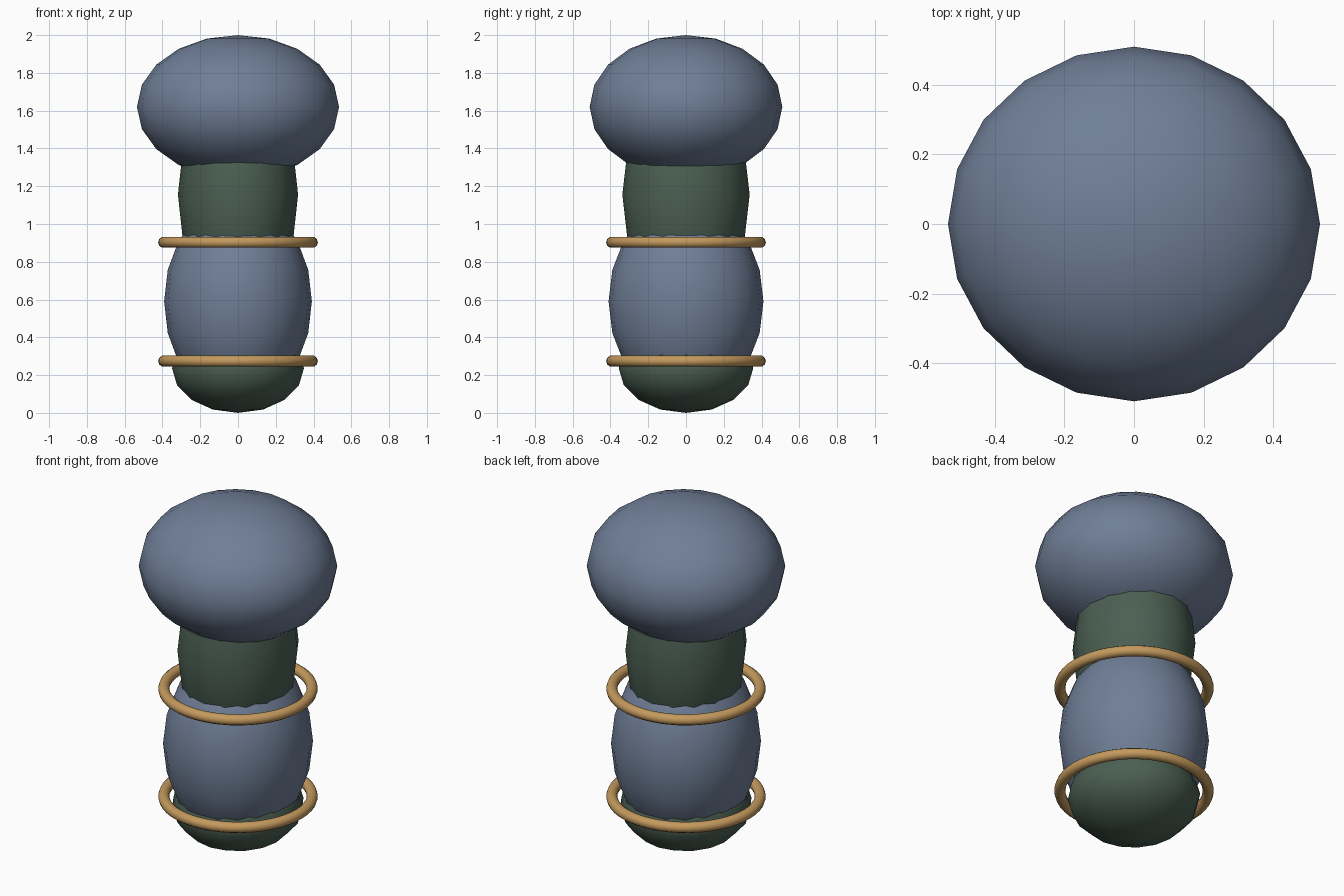
import bpy

if "Cube" in bpy.data.objects:
    bpy.data.objects.remove(bpy.data.objects["Cube"])


def material(name, rgb):
    m = bpy.data.materials.new(name)
    m.diffuse_color = (*rgb, 1)
    m.use_nodes = True
    m.node_tree.nodes["Principled BSDF"].inputs["Base Color"].default_value = m.diffuse_color
    return m


BLUE = material("slate_blue", (0.16, 0.21, 0.31))
GREEN = material("dark_green", (0.07, 0.115, 0.085))
BRASS = material("brass", (0.55, 0.32, 0.11))


def finish(name, mat):
    ob = bpy.context.object
    ob.name = name
    ob.data.materials.append(mat)
    bpy.ops.object.shade_smooth()
    return ob


def ellipsoid(name, z, radii, sides, mat):
    bpy.ops.mesh.primitive_uv_sphere_add(
        segments=sides, ring_count=sides // 2, radius=1, location=(0, 0, z))
    ob = finish(name, mat)
    ob.scale = radii


def band(name, z):
    bpy.ops.mesh.primitive_torus_add(
        major_segments=48, minor_segments=10,
        major_radius=0.393, minor_radius=0.03, location=(0, 0, z))
    finish(name, BRASS)


# Stacked rounded body, bottom to top
ellipsoid("base", 0.236, (0.349, 0.356, 0.236), 16, GREEN)
ellipsoid("body", 0.59, (0.391, 0.41, 0.54), 20, BLUE)
ellipsoid("neck", 1.155, (0.318, 0.337, 0.58), 16, GREEN)
ellipsoid("cap", 1.62, (0.535, 0.51, 0.38), 20, BLUE)

# Loose rings around the body
band("lower_ring", 0.274)
band("upper_ring", 0.903)
